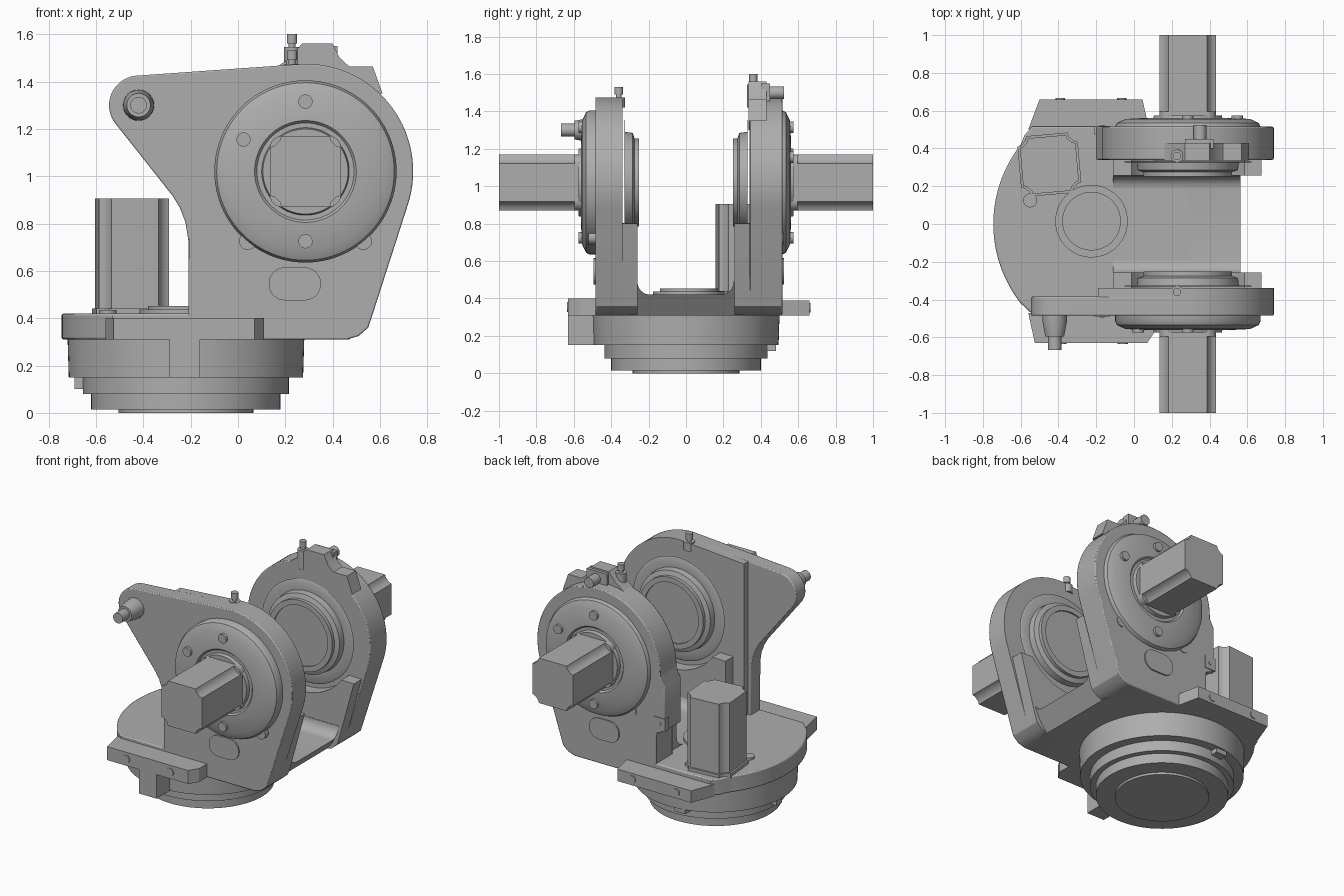
import bpy, bmesh, math
from mathutils import Vector

cube = bpy.data.objects.get("Cube")
if cube:
    bpy.data.objects.remove(cube, do_unlink=True)

grey = bpy.data.materials.new("machine grey")
grey.use_nodes = True
grey.diffuse_color = (0.42, 0.42, 0.42, 1)
grey.node_tree.nodes["Principled BSDF"].inputs["Base Color"].default_value = (0.42, 0.42, 0.42, 1)
parts = []


def finish(name, bm, bevel=0):
    bmesh.ops.recalc_face_normals(bm, faces=bm.faces)
    mesh = bpy.data.meshes.new(name)
    bm.to_mesh(mesh)
    bm.free()
    mesh.materials.append(grey)
    ob = bpy.data.objects.new(name, mesh)
    bpy.context.collection.objects.link(ob)
    if bevel:
        mod = ob.modifiers.new("edge", "BEVEL")
        mod.width = bevel
        mod.segments = 2
        mod.angle_limit = math.radians(50)
    parts.append(ob)
    return ob


def place(axis, a, b, t):
    return {"x": Vector((t, a, b)), "y": Vector((a, t, b)), "z": Vector((a, b, t))}[axis]


def prism(name, pts, axis, lo, hi, bevel=0):
    """Extrude a flat outline along an axis."""
    bm = bmesh.new()
    ends = [[bm.verts.new(place(axis, a, b, t)) for a, b in pts] for t in (lo, hi)]
    bm.faces.new(ends[0])
    bm.faces.new(ends[1])
    for i in range(len(pts)):
        j = (i + 1) % len(pts)
        bm.faces.new((ends[0][i], ends[0][j], ends[1][j], ends[1][i]))
    return finish(name, bm, bevel)


def lathe(name, centre, axis, profile, sides=64):
    """Revolve (radius, position) pairs round an axis, with capped ends."""
    bm = bmesh.new()
    rings = []
    for r, t in profile:
        rings.append([bm.verts.new(place(axis, *p, t)) for p in arc(centre, r, 0, 360, sides)[:-1]])
    for lower, upper in zip(rings, rings[1:]):
        for i in range(sides):
            j = (i + 1) % sides
            bm.faces.new((lower[i], lower[j], upper[j], upper[i]))
    bm.faces.new(rings[0])
    bm.faces.new(rings[-1])
    return finish(name, bm)


def arc(c, r, start, end, steps=16):
    angles = [math.radians(start + (end - start) * i / steps) for i in range(steps + 1)]
    return [(c[0] + r * math.cos(a), c[1] + r * math.sin(a)) for a in angles]


def rect(x0, x1, y0, y1):
    return [(x0, y0), (x1, y0), (x1, y1), (x0, y1)]


def motor_outline(c, h, turn=0):
    """Square with a small notch along each corner."""
    pts = []
    for k in range(4):
        a = math.radians(90 * k + turn)
        for u, v in ((1, 0.68), (0.87, 0.72), (0.72, 0.87), (0.68, 1)):
            pts.append((c[0] + h * (u * math.cos(a) - v * math.sin(a)),
                        c[1] + h * (u * math.sin(a) + v * math.cos(a))))
    return pts


def rounded(c, w, h, r):
    pts = []
    for sx, sy, a in ((1, 1, 0), (-1, 1, 90), (-1, -1, 180), (1, -1, 270)):
        pts += arc((c[0] + sx * (w - r), c[1] + sy * (h - r)), r, a, a + 90, 6)
    return pts


AXLE = (0.285, 1.02)
BASE = (-0.22, 0)
foot = [(0.46, 0.31), (0.51, 0.325), (0.55, 0.36), (0.57, 0.42)]
crown = arc(AXLE, 0.455, -18, 90, 32)

# Stepped round base
lathe("base_rings", BASE, "z", [(0.285, 0), (0.285, 0.015), (0.4, 0.015), (0.4, 0.08), (0.435, 0.08),
                                (0.435, 0.15), (0.495, 0.15), (0.5, 0.31)], 96)
prism("base_side_tab", rect(-0.69, -0.63, -0.03, 0.03), "z", 0.1, 0.15)
prism("base_rear_tab", rect(-0.33, -0.25, 0.4, 0.48), "z", 0.12, 0.15)

# Platform with rounded left side
prism("platform", [(0.3, -0.485), (-0.53, -0.485)][::1] + arc((-0.064, 0), 0.681, 218, 142, 24)
      + [(-0.58, 0.47), (-0.54, 0.515), (0.3, 0.515)], "z", 0.31, 0.42, 0.008)
lathe("platform_cap", (-0.225, 0.015), "z", [(0.192, 0.41), (0.192, 0.437), (0.155, 0.437), (0.155, 0.452)])

# Mounting bars in front and behind
prism("front_bar", [(-0.56, -0.47), (-0.525, -0.63), (0.07, -0.63), (0.11, -0.57), (0.11, -0.47)], "z", 0.31, 0.4)
prism("front_bar_block", rect(-0.29, -0.16, -0.63, -0.4), "z", 0.15, 0.32)
prism("rear_bar", [(-0.56, 0.5), (-0.5, 0.66), (0.045, 0.66), (0.08, 0.5)], "z", 0.31, 0.39)
for x in (-0.385, -0.06):
    lathe("front_bar_screw", (x, 0.355), "y", [(0.027, -0.636), (0.027, -0.6)], 20)
    lathe("rear_bar_screw", (x - 0.005, 0.35), "y", [(0.025, 0.63), (0.025, 0.666)], 20)

# Cross beam with filleted inner corners
beam = prism("cross_beam", [(-0.3, 0.31), (-0.3, 0.49)] + arc((-0.19, 0.49), 0.07, 180, 270, 8)
             + arc((0.185, 0.49), 0.07, 270, 360, 8) + [(0.3, 0.49), (0.3, 0.31)], "x", -0.11, 0.565)
for v in beam.data.vertices:
    if v.co.x > 0 and v.co.z < 0.33:
        v.co.x = 0.47

# Front arm: full plate with tail, thicker round body
tail = arc((-0.42, 1.3), 0.125, 95, 218, 14)
neck = [(-0.275, 0.915), (-0.245, 0.865), (-0.222, 0.805), (-0.21, 0.73), (-0.21, 0.31)]
prism("front_arm", foot + crown + tail + neck, "y", -0.485, -0.385, 0.006)
prism("front_arm_body", foot + crown + [(-0.19, 1.44), (-0.19, 0.31)], "y", -0.4, -0.34)

# Rear arm with side step and top clamp
prism("rear_arm", foot + arc(AXLE, 0.455, -18, 182, 56) + [(-0.2, 0.95), (-0.2, 0.65), (-0.14, 0.62), (-0.14, 0.31)],
      "y", 0.34, 0.515, 0.006)
prism("rear_clamp", [(0.1, 1.4), (0.17, 1.465), (0.22, 1.5), (0.27, 1.56), (0.4, 1.56), (0.43, 1.5),
                     (0.47, 1.463), (0.57, 1.463), (0.61, 1.35), (0.3, 1.3)], "y", 0.335, 0.43)
prism("clamp_block", rect(0.27, 0.42, 1.44, 1.55), "y", 0.4, 0.45)
lathe("clamp_pin", (0.35, 1.5), "y", [(0.034, 0.43), (0.034, 0.525)], 24)

# Fittings shared by both arms; s is the outward direction
cradle = (foot + [(0.675, 0.8)] + arc(AXLE, 0.37, -36, -144, 28) + [(-0.11, 0.8), (-0.11, 0.31)])
for side, s in (("front", -1), ("rear", 1)):
    prism(side + "_cradle", cradle, "y", s * 0.258, s * 0.4)
    lathe(side + "_inner_boss", AXLE, "y", [(0.34, s * 0.33), (0.33, s * 0.325), (0.27, s * 0.325), (0.265, s * 0.285),
                                            (0.235, s * 0.275), (0.235, s * 0.252), (0.2, s * 0.252),
                                            (0.2, s * 0.262)])
    lathe(side + "_flange", AXLE, "y", [(0.385, s * 0.47), (0.385, s * 0.515), (0.375, s * 0.535), (0.33, s * 0.556),
                                        (0.215, s * 0.562), (0.205, s * 0.55), (0.185, s * 0.55),
                                        (0.18, s * 0.575)], 96)
    prism(side + "_motor", motor_outline(AXLE, 0.15), "y", s * 0.55, s * 1.0)
    prism(side + "_motor_collar", rounded(AXLE, 0.15, 0.15, 0.05), "y", s * 0.55, s * 0.595)
    for bx, bz in ((0.285, 1.315), (0.285 + s * 0.262, 1.155), (0.285, 0.725)):
        lathe(side + "_flange_bolt", (bx, bz), "y", [(0.03, s * 0.53), (0.03, s * 0.575)], 24)
    for bx in (0.04, 0.53):
        lathe(side + "_edge_bump", (bx, 0.725), "y", [(0.036, s * 0.45), (0.036, s * 0.52)], 24)
    y = 0.485 if s < 0 else 0.515
    prism(side + "_cover_plate", rounded((0.24, 0.545), 0.11, 0.07, 0.068), "y", s * y, s * (y + 0.009))
    prism(side + "_small_plate", rect(-0.208, -0.128, 0.65, 0.735), "y", s * (y - 0.04), s * (y + 0.005))
    lathe(side + "_small_screw", (-0.168, 0.692), "y", [(0.013, s * y), (0.013, s * (y + 0.009))], 16)
    top = 1.53 if s < 0 else 1.6
    lathe(side + "_oil_fitting", (0.228, s * 0.36), "z",
          [(0.034, 1.42), (0.034, top - 0.055), (0.015, top - 0.055), (0.015, top - 0.04), (0.022, top - 0.04),
           (0.022, top)], 20)

# Tail peg on the front arm
lathe("tail_peg", (-0.42, 1.3), "y", [(0.066, -0.47), (0.064, -0.52), (0.05, -0.595), (0.035, -0.595),
                                      (0.035, -0.668)], 32)

# Upright motor on the platform
UP = (-0.448, 0.315)
prism("upright_motor", motor_outline(UP, 0.148, 5), "z", 0.42, 0.905)
prism("upright_motor_base", motor_outline(UP, 0.16, 5), "z", 0.41, 0.44)
lathe("upright_motor_lug", (-0.55, 0.125), "z", [(0.037, 0.41), (0.037, 0.435)], 24)

bpy.ops.object.select_all(action="DESELECT")
for ob in parts:
    ob.select_set(True)
bpy.context.view_layer.objects.active = parts[0]
bpy.ops.object.shade_smooth_by_angle(angle=math.radians(30))
